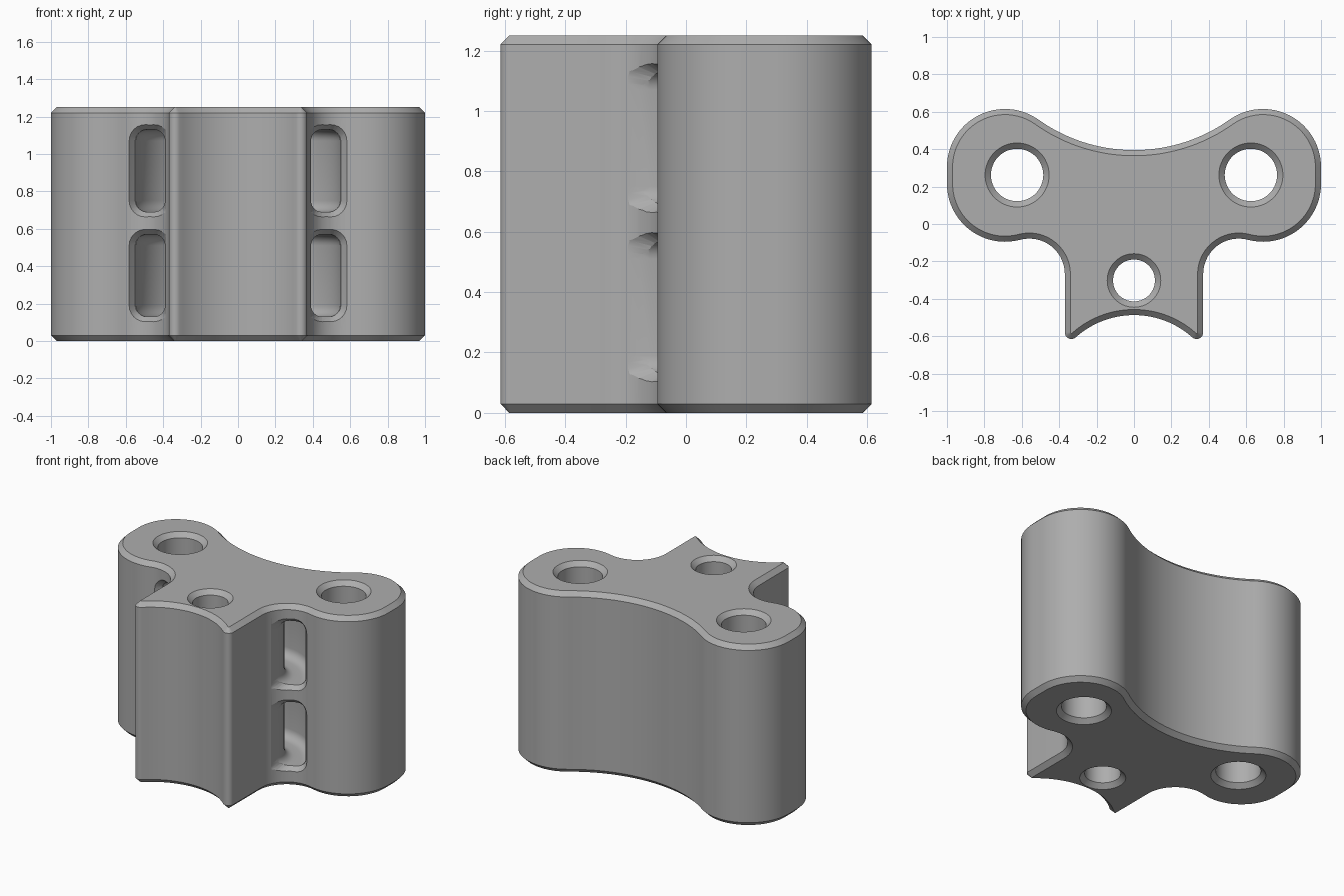
import bpy, bmesh
from math import sin, cos, radians, atan2, degrees, sqrt, pi
from mathutils import Vector

if "Cube" in bpy.data.objects:
    bpy.data.objects.remove(bpy.data.objects["Cube"], do_unlink=True)

HEIGHT, CHAMFER = 1.25, 0.03

grey = bpy.data.materials.new("plain grey")
grey.use_nodes = True
colour = (0.42, 0.42, 0.42, 1)
grey.diffuse_color = colour
grey.node_tree.nodes["Principled BSDF"].inputs["Base Color"].default_value = colour


def arc(cx, cy, r, a0, a1, n):
    """Points on an arc, angles in degrees."""
    angles = [radians(a0 + (a1 - a0) * i / n) for i in range(n + 1)]
    return [Vector((cx + r * cos(a), cy + r * sin(a))) for a in angles]


def loft(name, rings):
    """Closed solid through a list of equally sized point rings."""
    bm = bmesh.new()
    rows = [[bm.verts.new(p) for p in ring] for ring in rings]
    n = len(rows[0])
    for low, high in zip(rows, rows[1:]):
        for i in range(n):
            j = (i + 1) % n
            bm.faces.new((low[i], low[j], high[j], high[i]))
    bm.faces.new(rows[0])
    bm.faces.new(rows[-1])
    bmesh.ops.recalc_face_normals(bm, faces=bm.faces)
    mesh = bpy.data.meshes.new(name)
    bm.to_mesh(mesh)
    bm.free()
    mesh.materials.append(grey)
    obj = bpy.data.objects.new(name, mesh)
    bpy.context.collection.objects.link(obj)
    return obj


def cut(body, cutter):
    """Subtract the cutter and discard it."""
    mod = body.modifiers.new("cut", 'BOOLEAN')
    mod.operation, mod.solver, mod.object = 'DIFFERENCE', 'EXACT', cutter
    bpy.context.view_layer.objects.active = body
    bpy.ops.object.modifier_apply(modifier=mod.name)
    bpy.data.objects.remove(cutter, do_unlink=True)


def tangent(a, b):
    """Angle in degrees from centre a to centre b."""
    return degrees(atan2(b[1] - a[1], b[0] - a[0]))


# Half outline made of tangent arcs, from front middle to back middle
front, corner, fillet = (0, -0.954), (0.335, -0.58), (0.56, -0.268)
lobe_low, lobe_high, back = (0.69, 0.215), (0.69, 0.305), (0, 1.277)
t_front = tangent(front, corner)
t_fillet = tangent(fillet, lobe_low)
t_back = tangent(lobe_high, back)
half = arc(*front, 0.467, 90, t_front, 14)
for piece in (arc(*corner, 0.035, t_front + 180, 360, 8),
              arc(*fillet, 0.19, 180, t_fillet, 18),
              arc(*lobe_low, 0.31, t_fillet - 180, 0, 20),
              arc(*lobe_high, 0.31, 0, t_back, 24),
              arc(*back, 0.882, t_back - 180, -90, 18)):
    half += piece if (piece[0] - half[-1]).length > 0.005 else piece[1:]
outline = half + [Vector((-p.x, p.y)) for p in reversed(half[1:-1])]


def inset(points, d):
    result = []
    for i, p in enumerate(points):
        along = (p - points[i - 1]).normalized() + (points[(i + 1) % len(points)] - p).normalized()
        along.normalize()
        result.append(p + d * Vector((-along.y, along.x)))
    return result


# Body with chamfered top and bottom rims
levels = ((0, CHAMFER), (CHAMFER, 0), (HEIGHT - CHAMFER, 0), (HEIGHT, CHAMFER))
body = loft("clamp_block", [[(p.x, p.y, z) for p in inset(outline, d)] for z, d in levels])

# Chamfered bolt holes
for x, y, r in ((-0.625, 0.262, 0.14), (0.625, 0.262, 0.14), (0, -0.302, 0.112)):
    rings = []
    for z, grow in ((-0.02, 0.052), (CHAMFER, 0), (HEIGHT - CHAMFER, 0), (HEIGHT + 0.02, 0.052)):
        rings.append([(p.x, p.y, z) for p in arc(x, y, r + grow, 0, 360, 64)[:-1]])
    cut(body, loft("hole_cutter", rings))


def slot_section(grow):
    """Rounded rectangle of the strap slot, centred on the origin."""
    w, h, r = 0.0825 + grow, 0.22 + grow, 0.06 + grow
    pts = []
    for k, (sx, sy) in enumerate(((1, 1), (-1, 1), (-1, -1), (1, -1))):
        pts += arc(sx * (w - r), sy * (h - r), r, 90 * k, 90 * k + 90, 6)
    return pts


# Curved strap tunnels running from one slot round to the other
SLOT_X, BEND = 0.4725, 0.3
bend_centre = (SLOT_X - BEND, -0.12)
path = [(Vector((SLOT_X, -0.5)), 0)]
path += [(p, 90 * i / 16) for i, p in enumerate(arc(*bend_centre, BEND, 0, 90, 16))]
path += [(Vector((-p.x, p.y)), 180 - a) for p, a in reversed(path)]

for z in (0.35, 0.91):
    rings = []
    for p, a in path:
        side = Vector((cos(radians(a)), sin(radians(a))))
        rings.append([(p.x + s.x * side.x, p.y + s.x * side.y, z + s.y) for s in slot_section(0)])
    cut(body, loft("tunnel_cutter", rings))

    # Flared mouths that follow the concave fillet
    for mirror in (1, -1):
        rings = []
        for r, grow in ((0.16, 0.055), (0.19, 0.027), (0.225, -0.005)):
            ring = []
            for s in slot_section(grow):
                x = max(SLOT_X + s.x, 0.386)
                y = fillet[1] + sqrt(max(r * r - (x - fillet[0]) ** 2, 0))
                ring.append((mirror * x, y, z + s.y))
            rings.append(ring)
        cut(body, loft("flare_cutter", rings))

# Smooth curved walls, crisp chamfer edges
bpy.ops.object.select_all(action='DESELECT')
body.select_set(True)
bpy.context.view_layer.objects.active = body
bpy.ops.object.shade_smooth_by_angle(angle=radians(25))
